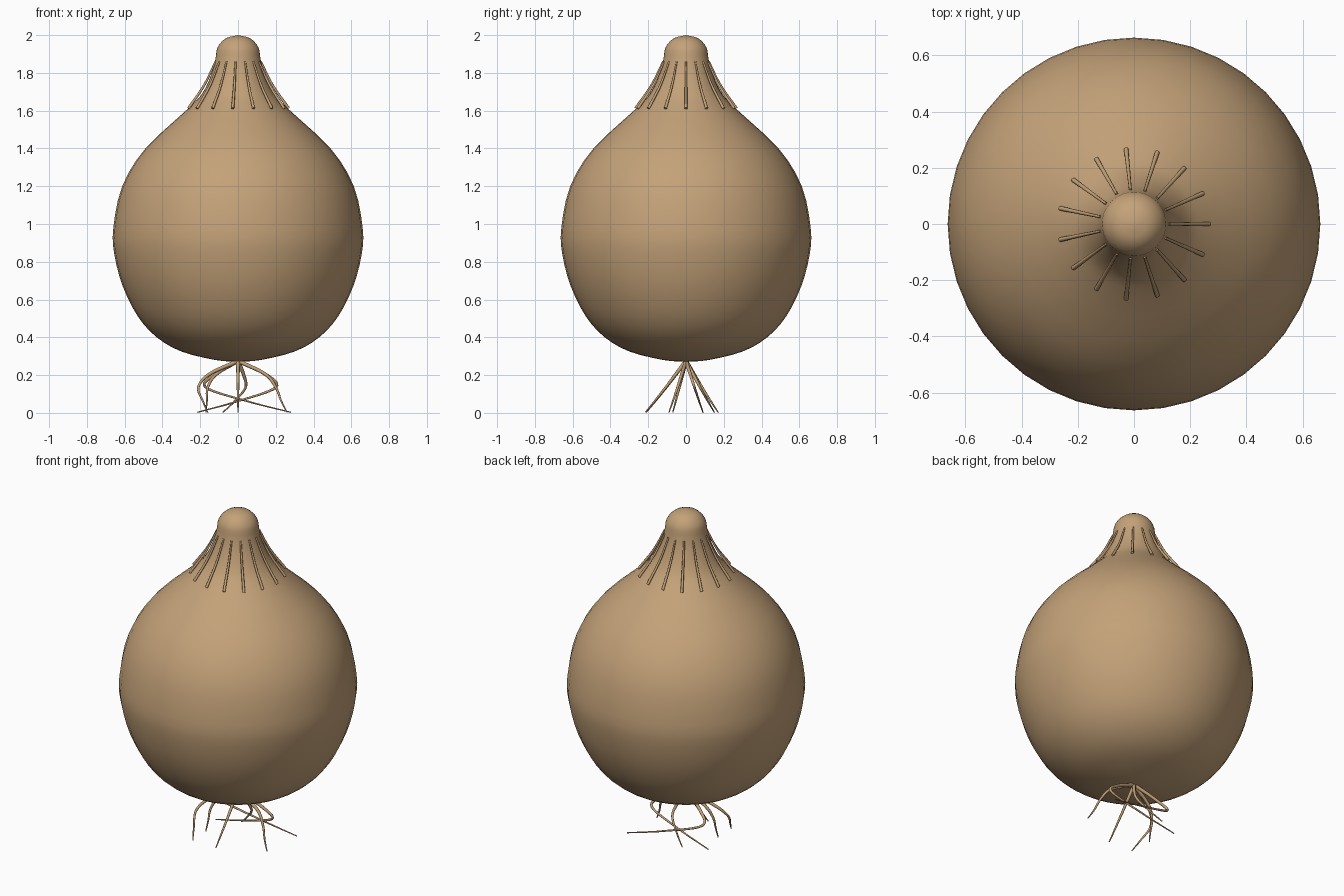
import bpy
import bmesh
import math
from mathutils import Vector

cube = bpy.data.objects.get("Cube")
if cube:
    bpy.data.objects.remove(cube, do_unlink=True)

skin = bpy.data.materials.new("tan_skin")
skin.use_nodes = True
tan = (0.55, 0.36, 0.19, 1.0)
skin.diffuse_color = tan
skin.node_tree.nodes["Principled BSDF"].inputs["Base Color"].default_value = tan


def smooth_path(points, steps):
    """Catmull-Rom path through the points."""
    p = [Vector(q) for q in points]
    p = [2 * p[0] - p[1]] + p + [2 * p[-1] - p[-2]]
    path = []
    for a, b, c, d in zip(p, p[1:], p[2:], p[3:]):
        for i in range(steps):
            t = i / steps
            path.append(0.5 * (2 * b + (c - a) * t
                               + (2 * a - 5 * b + 4 * c - d) * t ** 2
                               + (3 * b - a - 3 * c + d) * t ** 3))
    return path + [p[-2]]


def shade(obj):
    bpy.ops.object.select_all(action="DESELECT")
    obj.select_set(True)
    bpy.context.view_layer.objects.active = obj
    bpy.ops.object.shade_smooth_by_angle(angle=math.radians(50))


def lathe(name, profile, segments):
    bm = bmesh.new()
    verts = [bm.verts.new((r, 0, z)) for r, z in profile]
    edges = [bm.edges.new(pair) for pair in zip(verts, verts[1:])]
    bmesh.ops.spin(bm, geom=verts + edges, cent=(0, 0, 0), axis=(0, 0, 1),
                   angle=math.tau, steps=segments, use_merge=True)
    bmesh.ops.remove_doubles(bm, verts=bm.verts, dist=0.0005)
    bmesh.ops.recalc_face_normals(bm, faces=bm.faces)
    mesh = bpy.data.meshes.new(name)
    bm.to_mesh(mesh)
    bm.free()
    obj = bpy.data.objects.new(name, mesh)
    bpy.context.collection.objects.link(obj)
    mesh.materials.append(skin)
    shade(obj)


def strand(name, points, start_radius, end_radius):
    """Tapered tube along a smooth path."""
    path = smooth_path(points, 7)
    curve = bpy.data.curves.new(name, "CURVE")
    curve.dimensions = "3D"
    curve.bevel_depth = 1.0
    curve.bevel_resolution = 2
    curve.use_fill_caps = True
    spline = curve.splines.new("POLY")
    spline.points.add(len(path) - 1)
    for i, (pt, co) in enumerate(zip(spline.points, path)):
        t = i / (len(path) - 1)
        pt.co = (*co, 1)
        pt.radius = start_radius + (end_radius - start_radius) * t
    curve.materials.append(skin)
    obj = bpy.data.objects.new(name, curve)
    bpy.context.collection.objects.link(obj)
    bpy.ops.object.select_all(action="DESELECT")
    obj.select_set(True)
    bpy.context.view_layer.objects.active = obj
    bpy.ops.object.convert(target="MESH")
    shade(bpy.context.object)


# Bulb body with its neck and rounded tip
profile = [(0, 0.27), (0.12, 0.28), (0.3, 0.325), (0.43, 0.4), (0.53, 0.51),
           (0.61, 0.67), (0.655, 0.84), (0.66, 0.98), (0.613, 1.2),
           (0.49, 1.4), (0.265, 1.61), (0.19, 1.69), (0.142, 1.79),
           (0.12, 1.87), (0.108, 1.935), (0.065, 1.983), (0, 2.0)]
path = [(max(0, p.x), p.y) for p in smooth_path([(r, z, 0) for r, z in profile], 3)]
lathe("bulb", path, 40)

# Dry fibres around the neck
count = 15
for i in range(count):
    a = math.tau * i / count
    fibre = [(r * math.cos(a), r * math.sin(a), z)
             for r, z in ((0.122, 1.86), (0.183, 1.735), (0.268, 1.612))]
    strand(f"neck_fibre_{i + 1}", fibre, 0.005, 0.008)

# Curling roots: sideways bend at mid height, then the tip position
roots = [(-0.21, -0.16, -0.21), (-0.17, 0.28, 0.17), (0.2, -0.215, 0.09),
         (0.04, -0.08, 0.15), (0.0, 0.0, -0.215), (0.2, 0.26, -0.09),
         (-0.16, -0.17, -0.07)]
for i, (bend, x, y) in enumerate(roots):
    root = [(0, 0, 0.275), (bend * 0.72, y * 0.25, 0.205), (bend, y * 0.5, 0.135),
            ((bend + x) * 0.5, y * 0.78, 0.06), (x, y, 0.003)]
    strand(f"root_{i + 1}", root, 0.011, 0.003)
